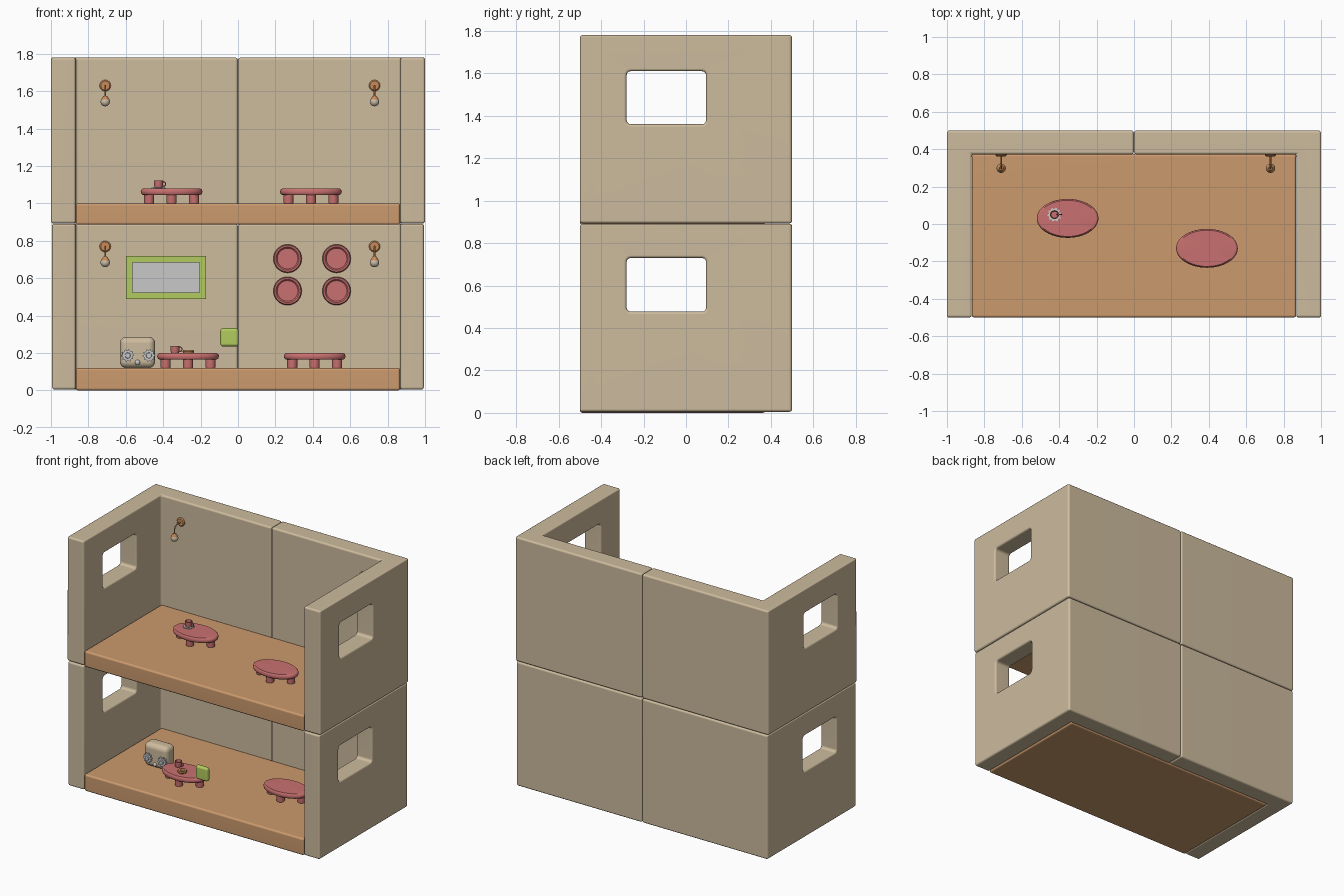
import bpy, bmesh, math
from mathutils import Matrix, Vector

if "Cube" in bpy.data.objects:
    bpy.data.objects.remove(bpy.data.objects["Cube"])


def material(name, rgb):
    m = bpy.data.materials.new(name)
    m.diffuse_color = (*rgb, 1)
    m.use_nodes = True
    m.node_tree.nodes["Principled BSDF"].inputs["Base Color"].default_value = m.diffuse_color
    return m


BEIGE = material("beige_wall", (.61, .50, .34))
WOOD = material("orange_wood", (.60, .325, .155))
RED = material("soft_red", (.58, .165, .16))
GREEN = material("lime_green", (.45, .60, .115))
GREY = material("light_grey", (.58, .58, .59))
COPPER = material("copper", (.58, .26, .10))
CREAM = material("cream_bulb", (.60, .52, .40))


def finish(name, bm, mat, bevel=0, segs=3, cutter=None):
    """Turn a bmesh into a smooth object, with optional cut-out and rounded edges."""
    bmesh.ops.recalc_face_normals(bm, faces=bm.faces[:])
    me = bpy.data.meshes.new(name)
    bm.to_mesh(me)
    bm.free()
    ob = bpy.data.objects.new(name, me)
    bpy.context.collection.objects.link(ob)
    if cutter:
        b = ob.modifiers.new("cut", 'BOOLEAN')
        b.operation, b.solver, b.object = 'DIFFERENCE', 'EXACT', cutter
    if bevel:
        b = ob.modifiers.new("round", 'BEVEL')
        b.width, b.segments, b.limit_method = bevel, segs, 'ANGLE'
        b.angle_limit = math.radians(45)
        b.use_clamp_overlap = cutter is None
    if ob.modifiers:
        dg = bpy.context.evaluated_depsgraph_get()
        ob.data = bpy.data.meshes.new_from_object(ob.evaluated_get(dg))
        ob.modifiers.clear()
    ob.data.materials.clear()
    ob.data.materials.append(mat)
    bpy.ops.object.select_all(action='DESELECT')
    ob.select_set(True)
    bpy.context.view_layer.objects.active = ob
    bpy.ops.object.shade_smooth_by_angle(angle=math.radians(40))
    w = ob.modifiers.new("weighted", 'WEIGHTED_NORMAL')
    w.keep_sharp = True
    return ob


def box(name, lo, hi, mat, bevel=0, segs=3):
    bm = bmesh.new()
    lo, hi = Vector(lo), Vector(hi)
    size = hi - lo
    bmesh.ops.create_cube(bm, size=1, matrix=Matrix.Translation((lo + hi) / 2) @ Matrix.Diagonal((*size, 1)))
    return finish(name, bm, mat, bevel, segs)


def prism(name, pts, depth, matrix, mat, bevel=0, segs=3, cutter=None):
    """Extrude a 2D outline along local z."""
    bm = bmesh.new()
    f = bm.faces.new([bm.verts.new((x, y, 0)) for x, y in pts])
    r = bmesh.ops.extrude_face_region(bm, geom=[f])
    bmesh.ops.translate(bm, vec=(0, 0, depth), verts=[v for v in r['geom'] if isinstance(v, bmesh.types.BMVert)])
    bmesh.ops.transform(bm, matrix=matrix, verts=bm.verts[:])
    return finish(name, bm, mat, bevel, segs, cutter)


def lathe(name, profile, matrix, mat, n=32):
    """Spin (radius, height) points round local z; ends on the axis are closed."""
    bm = bmesh.new()
    rings = []
    for r, z in profile:
        k = 1 if r == 0 else n
        rings.append([bm.verts.new((r * math.cos(i * math.tau / n), r * math.sin(i * math.tau / n), z)) for i in range(k)])
    for a, b in zip(rings, rings[1:]):
        for i in range(n):
            vs = [a[i % len(a)], a[(i + 1) % len(a)], b[(i + 1) % len(b)], b[i % len(b)]]
            bm.faces.new(list(dict.fromkeys(vs)))
    bmesh.ops.transform(bm, matrix=matrix, verts=bm.verts[:])
    return finish(name, bm, mat)


def at(x, y, z):
    return Matrix.Translation((x, y, z))


FRONT = Matrix.Rotation(math.pi / 2, 4, 'X')  # local z points to the front


def gear(name, r, depth, matrix):
    pts = []
    for i in range(40):
        rad = r if i % 4 < 2 else r * .8
        pts.append((rad * math.cos(i * math.tau / 40), rad * math.sin(i * math.tau / 40)))
    return prism(name, pts, depth, matrix, GREY)


def ball(name, r, loc, mat):
    prof = [(r * math.sin(i * math.pi / 10) if 0 < i < 10 else 0, -r * math.cos(i * math.pi / 10)) for i in range(11)]
    return lathe(name, prof, at(*loc), mat, 20)


# Four L-shaped wall blocks with rounded windows
for side, s in (("left", -1), ("right", 1)):
    for level, z0, z1, w0, w1, out in (("lower", .005, .891, .477, .73, .994), ("upper", .893, 1.78, 1.36, 1.61, 1)):
        cy, cz, hy, hz, r = -.0925, (w0 + w1) / 2, .1875, (w1 - w0) / 2, .02
        pts = []
        for k, (a, b) in enumerate(((1, 1), (-1, 1), (-1, -1), (1, -1))):
            for j in range(4):
                t = k * math.pi / 2 + j * math.pi / 6
                pts.append((a * (hy - r) + r * math.cos(t), b * (hz - r) + r * math.sin(t)))
        # local x -> y, local y -> z, local z -> x
        turn = Matrix(((0, 0, 1, 0), (1, 0, 0, 0), (0, 1, 0, 0), (0, 0, 0, 1)))
        cutter = prism("window_cutter", pts, .5, at(s * .93 - .25, cy, cz) @ turn, BEIGE)
        cutter.hide_render = True
        outline = [(s * x, y) for x, y in ((.001, .5), (out, .5), (out, -.5), (.868, -.5), (.868, .372), (.001, .372))]
        prism(f"{level}_{side}_wall", outline, z1 - z0, at(0, 0, z0), BEIGE, .013, 3, cutter)
        bpy.data.objects.remove(cutter)

# Floors
box("lower_floor", (-.867, -.5, 0), (.867, .374, .12), WOOD, .013)
box("upper_floor", (-.867, -.5, .886), (.867, .374, 1.0), WOOD, .013)

# Oval tables with stubby legs
for name, x, y, z in (("upper_left", -.355, .03, 1), ("upper_right", .39, -.13, 1),
                      ("lower_left", -.267, -.22, .12), ("lower_right", .41, -.04, .12)):
    top = [(0, .045), (.93, .045), (.98, .051), (1, .0625), (.98, .074), (.93, .08), (0, .08)]
    lathe(name + "_table_top", top, at(x, y, z) @ Matrix.Diagonal((.165, .104, 1, 1)), RED, 48)
    for i, (dx, dy) in enumerate(((-.12, 0), (.12, 0), (0, -.065), (0, .065))):
        lathe(f"{name}_table_leg_{i + 1}", [(0, 0), (.024, 0), (.027, .004), (.027, .05), (0, .05)],
              at(x + dx, y + dy, z), RED, 20)

# Wall lamps: round plate, bent arm, cap and bulb
for x in (-.71, .73):
    for z in (.77, 1.63):
        lathe("lamp_plate", [(0, 0), (.03, 0), (.03, .006), (.024, .012), (0, .012)], at(x, .374, z) @ FRONT, COPPER, 24)
        cu = bpy.data.curves.new("lamp_arm", 'CURVE')
        cu.dimensions, cu.bevel_depth, cu.bevel_resolution, cu.use_fill_caps = '3D', .0045, 2, True
        sp = cu.splines.new('POLY')
        path = [(.37, 0), (.325, 0), (.306, -.008), (.298, -.025), (.298, -.06)]
        sp.points.add(len(path) - 1)
        for p, (y, dz) in zip(sp.points, path):
            p.co = (x, y, z + dz, 1)
        cu.materials.append(COPPER)
        bpy.context.collection.objects.link(bpy.data.objects.new("lamp_arm", cu))
        lathe("lamp_cap", [(0, -.055), (.01, -.055), (.022, -.073), (.022, -.08), (0, -.08)], at(x, .298, z), COPPER, 20)
        ball("lamp_bulb", .025, (x, .298, z - .086), CREAM)

# Framed picture on the back wall
bx, bz = -.385, .605
for dz in (-.0975, .0975):
    box("picture_frame_bar", (bx - .215, .345, bz + dz - .0175), (bx + .215, .374, bz + dz + .0175), GREEN)
for dx in (-.1975, .1975):
    box("picture_frame_side", (bx + dx - .0175, .345, bz - .115), (bx + dx + .0175, .374, bz + .115), GREEN)
box("picture_panel", (bx - .182, .36, bz - .082), (bx + .182, .374, bz + .082), GREY)

# Four round dials on the back wall
for x, z in ((.265, .705), (.527, .705), (.265, .532), (.527, .532)):
    lathe("dial", [(0, 0), (.076, 0), (.076, .014), (.071, .02), (.062, .02), (.055, .012), (0, .012)],
          at(x, .374, z) @ FRONT, RED, 40)
    for i in range(12):
        bm = bmesh.new()
        bmesh.ops.create_cube(bm, size=1, matrix=at(x, .36, z) @ Matrix.Rotation(i * math.tau / 12, 4, 'Y')
                              @ at(0, 0, .045) @ Matrix.Diagonal((.004, .008, .012, 1)))
        finish("dial_tick", bm, RED)
    for ang, ln in ((95, .034), (-30, .026)):
        bm = bmesh.new()
        bmesh.ops.create_cube(bm, size=1, matrix=at(x, .358, z) @ Matrix.Rotation(math.radians(ang), 4, 'Y')
                              @ at(0, 0, ln / 2) @ Matrix.Diagonal((.006, .008, ln, 1)))
        finish("dial_hand", bm, RED)
    lathe("dial_hub", [(0, 0), (.007, 0), (.007, .02), (0, .02)], at(x, .374, z) @ FRONT, RED, 16)

# Rounded box with two gear knobs and a small button
box("cabinet_body", (-.632, -.17, .12), (-.443, -.065, .287), BEIGE, .035, 5)
for x in (-.59, -.476):
    gear("cabinet_gear", .034, .016, at(x, -.165, .187) @ FRONT)
    lathe("cabinet_gear_hub", [(0, 0), (.018, 0), (.014, .024), (0, .024)], at(x, -.165, .187) @ FRONT, GREY, 20)
ball("cabinet_button", .014, (-.537, -.168, .15), GREY)

# Floating green cushion plate
box("green_cushion", (-.095, -.35, .235), (.003, -.316, .333), GREEN, .016, 4)


# Cups: hollow body with a ring handle
def cup(name, x, y, z):
    lathe(name + "_body", [(0, 0), (.02, 0), (.023, .01), (.024, .038), (.02, .038), (.018, .008), (0, .008)],
          at(x, y, z), RED, 24)
    ring = [(.012 + .003 * math.cos(i * math.tau / 8), .003 * math.sin(i * math.tau / 8)) for i in range(9)]
    lathe(name + "_handle", ring, at(x + .026, y, z + .02) @ FRONT, RED, 16)


cup("lower_cup", -.337, -.19, .2)
cup("upper_cup", -.425, .05, 1.084)
gear("upper_saucer", .038, .007, at(-.425, .05, 1.078))
lathe("small_biscuit", [(.012, .003), (.016, 0), (.028, 0), (.031, .007), (.028, .015), (.016, .015), (.012, .01), (.012, .003)],
      at(-.265, -.25, .2), COPPER, 24)
